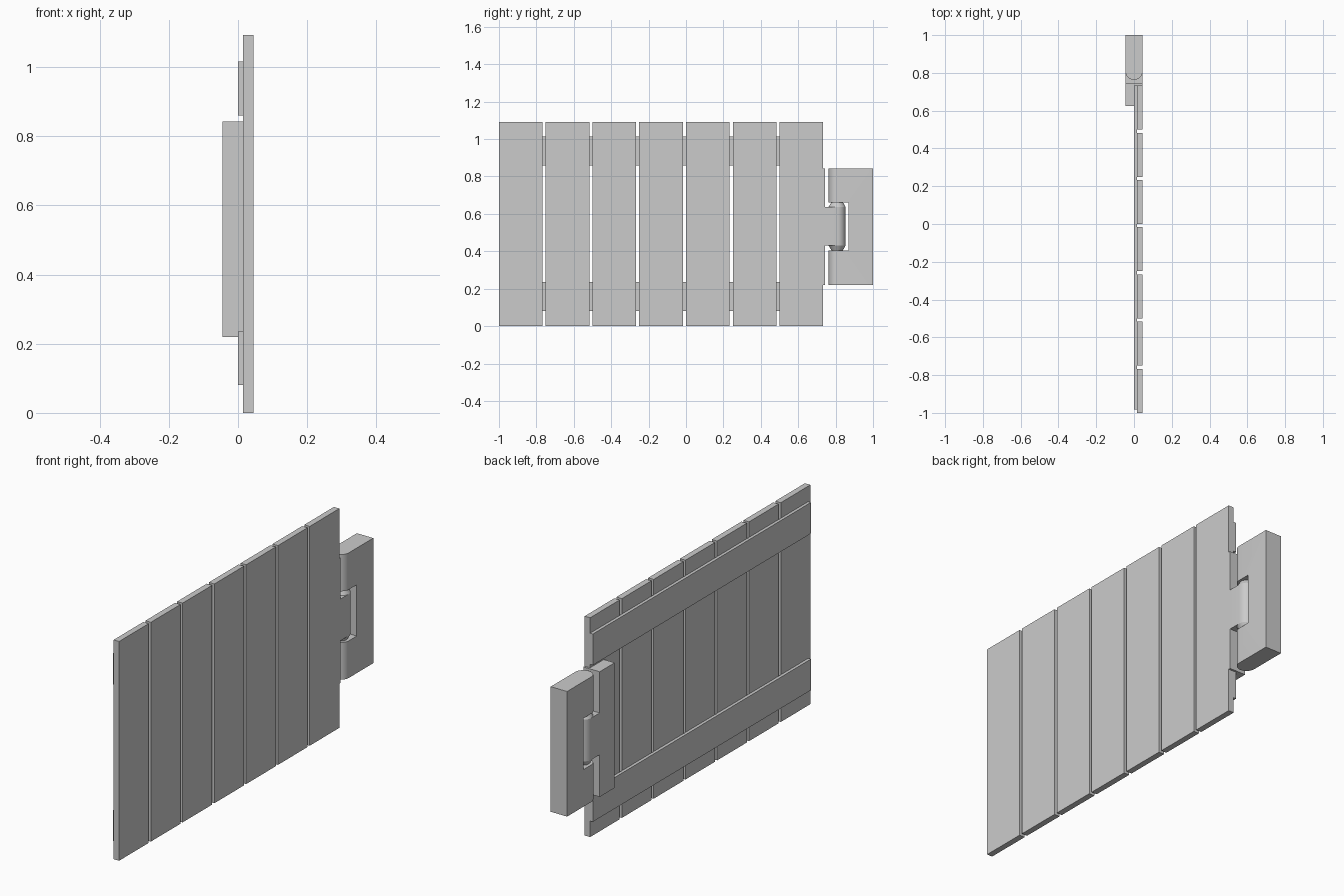
import bpy
import bmesh
import math
from mathutils import Vector

default = bpy.data.objects.get("Cube")
if default:
    bpy.data.objects.remove(default, do_unlink=True)

grey = bpy.data.materials.new("plain grey")
grey.use_nodes = True
grey.diffuse_color = (0.6, 0.6, 0.6, 1)
grey.node_tree.nodes["Principled BSDF"].inputs["Base Color"].default_value = (0.6, 0.6, 0.6, 1)

HALF = 0.045          # half thickness of the hinge, and its knuckle radius
AXIS_Y = 0.808        # hinge axis


def add_object(name, bm):
    bmesh.ops.recalc_face_normals(bm, faces=bm.faces)
    mesh = bpy.data.meshes.new(name)
    bm.to_mesh(mesh)
    bm.free()
    mesh.materials.append(grey)
    obj = bpy.data.objects.new(name, mesh)
    bpy.context.collection.objects.link(obj)
    return obj


def prism(name, outline, z0, z1):
    """Extrude an outline in x, y from z0 up to z1."""
    bm = bmesh.new()
    face = bm.faces.new([bm.verts.new((x, y, z0)) for x, y in outline])
    side = bmesh.ops.extrude_face_region(bm, geom=[face])
    top = [v for v in side["geom"] if isinstance(v, bmesh.types.BMVert)]
    bmesh.ops.translate(bm, verts=top, vec=Vector((0, 0, z1 - z0)))
    return add_object(name, bm)


def box(name, x0, x1, y0, y1, z0, z1):
    return prism(name, [(x0, y0), (x1, y0), (x1, y1), (x0, y1)], z0, z1)


def half_round(start):
    """Points of a half circle about the hinge axis."""
    angles = [start + math.pi * i / 16 for i in range(17)]
    return [(HALF * math.cos(a), AXIS_Y + HALF * math.sin(a)) for a in angles]


def smooth(obj):
    bpy.ops.object.select_all(action="DESELECT")
    obj.select_set(True)
    bpy.context.view_layer.objects.active = obj
    bpy.ops.object.shade_smooth_by_angle(angle=math.radians(30))


# Upright planks
for i in range(7):
    y = -1 + 0.25 * i
    box(f"plank_{i + 1}", 0.015, HALF, y, y + 0.233, 0, 1.092)

# Rails across the back of the planks
for name, z in (("lower_rail", 0.08), ("upper_rail", 0.86)):
    box(name, 0, 0.015, -0.983, 0.733, z, z + 0.155)

# Hinge block with a lip around the plank end
block = [(-HALF, 0.625), (0.015, 0.625), (0.015, 0.733),
         (HALF, 0.733), (HALF, 0.743), (-HALF, 0.743)]
prism("hinge_block", block, 0.22, 0.843)

# Rounded tongue of the hinge
smooth(prism("hinge_tongue", [(-HALF, 0.743), (HALF, 0.743)] + half_round(0), 0.43, 0.638))

# Tapered pivots at both ends of the tongue
for name, z, lower, upper in (("lower_pivot", 0.417, 0.03, HALF),
                              ("upper_pivot", 0.651, HALF, 0.03)):
    bm = bmesh.new()
    bmesh.ops.create_cone(bm, cap_ends=True, segments=32, radius1=lower,
                          radius2=upper, depth=0.026)
    bmesh.ops.translate(bm, verts=bm.verts, vec=Vector((0, AXIS_Y, z)))
    smooth(add_object(name, bm))

# Post leaf, rounded at the hinge axis and notched for the tongue
leaf = prism("post_leaf", half_round(math.pi) + [(HALF, 1), (-HALF, 1)], 0.22, 0.843)
notch = box("notch_cutter", -0.1, 0.1, 0.7, 0.87, 0.405, 0.66)
notch.hide_render = True
cut = leaf.modifiers.new("notch", "BOOLEAN")
cut.operation = "DIFFERENCE"
cut.solver = "EXACT"
cut.object = notch
bpy.context.view_layer.objects.active = leaf
bpy.ops.object.modifier_apply(modifier=cut.name)
bpy.data.objects.remove(notch, do_unlink=True)
smooth(leaf)
